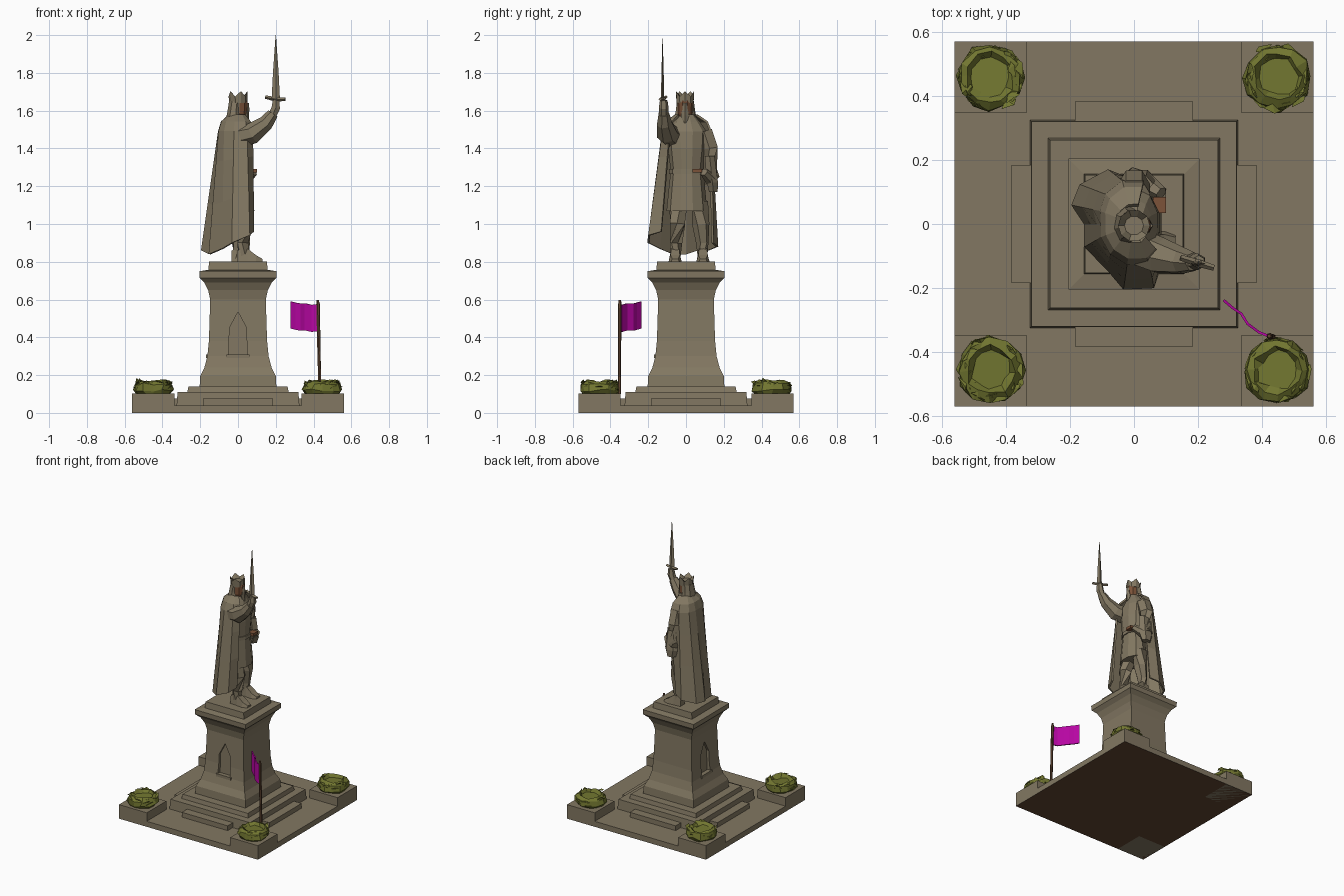
import bpy, bmesh, math, random
from mathutils import Vector, Matrix

if "Cube" in bpy.data.objects:
    bpy.data.objects.remove(bpy.data.objects["Cube"])

random.seed(4)

def material(name, rgb):
    m = bpy.data.materials.new(name)
    m.diffuse_color = (*rgb, 1)
    m.use_nodes = True
    m.node_tree.nodes["Principled BSDF"].inputs["Base Color"].default_value = m.diffuse_color
    return m

STONE = material("taupe stone", (0.225, 0.187, 0.122))
BROWN = material("dark brown", (0.115, 0.058, 0.03))
RUST = material("rust brown", (0.20, 0.085, 0.04))
GREEN = material("olive leaf", (0.17, 0.185, 0.03))
PINK = material("magenta cloth", (0.48, 0.002, 0.37))

def finish(name, bm, *mats):
    bmesh.ops.recalc_face_normals(bm, faces=bm.faces)
    me = bpy.data.meshes.new(name)
    bm.to_mesh(me)
    bm.free()
    for m in mats:
        me.materials.append(m)
    ob = bpy.data.objects.new(name, me)
    bpy.context.collection.objects.link(ob)
    return ob

def ring(cx, cy, z, rx, ry, n=8, rot=0.0):
    return [Vector((cx + rx * math.cos(2 * math.pi * i / n + rot),
                    cy + ry * math.sin(2 * math.pi * i / n + rot), z)) for i in range(n)]

def loft(name, rings, mat=STONE, caps=True):
    bm = bmesh.new()
    vs = [[bm.verts.new(p) for p in r] for r in rings]
    n = len(vs[0])
    for a, b in zip(vs, vs[1:]):
        for i in range(n):
            bm.faces.new((a[i], a[(i + 1) % n], b[(i + 1) % n], b[i]))
    if caps:
        bm.faces.new(vs[0][::-1])
        bm.faces.new(vs[-1])
    return finish(name, bm, mat)

def square_loft(name, profile, mat=STONE):
    s = math.sqrt(2)
    return loft(name, [ring(0, 0, z, h * s, h * s, 4, math.pi / 4) for h, z in profile], mat)

def box(name, x0, x1, y0, y1, z0, z1, mat=STONE):
    return loft(name, [[Vector((x0, y0, z)), Vector((x1, y0, z)),
                        Vector((x1, y1, z)), Vector((x0, y1, z))] for z in (z0, z1)], mat)

def tube(name, path, radii, mat=STONE, n=6):
    pts = [Vector(p) for p in path]
    rings = []
    for i, p in enumerate(pts):
        d = pts[min(i + 1, len(pts) - 1)] - pts[max(i - 1, 0)]
        q = d.to_track_quat('Z', 'Y')
        rings.append([p + q @ v for v in ring(0, 0, 0, radii[i], radii[i], n)])
    return loft(name, rings, mat)

def sheet(name, rows, thick, mat):
    bm = bmesh.new()
    vs = [[bm.verts.new(p) for p in r] for r in rows]
    for a, b in zip(vs, vs[1:]):
        for i in range(len(a) - 1):
            bm.faces.new((a[i], a[i + 1], b[i + 1], b[i]))
    ob = finish(name, bm, mat)
    mod = ob.modifiers.new("thickness", 'SOLIDIFY')
    mod.thickness, mod.offset = thick, 0
    return ob

# Base plate with brown underside
plate = box("base_plate", -0.56, 0.56, -0.57, 0.57, 0, 0.04)
plate.data.materials.append(BROWN)
for f in plate.data.polygons:
    f.material_index = 1 if f.normal.z < -0.5 else 0

# Stepped plinth with a short step on each side
square_loft("lower_tier", [(0.325, 0.04), (0.32, 0.11)])
square_loft("upper_tier", [(0.268, 0.11), (0.262, 0.14)])
for k in range(4):
    step = box("side_step", -0.185, 0.185, -0.383, -0.3, 0.04, 0.075)
    step.rotation_euler.z = k * math.pi / 2

# Flared pedestal with pointed niches on two faces
pedestal = square_loft("pedestal", [(0.203, 0.14), (0.2, 0.195), (0.178, 0.24), (0.162, 0.3), (0.154, 0.38),
                                    (0.147, 0.6), (0.158, 0.65), (0.178, 0.69), (0.203, 0.715),
                                    (0.205, 0.75), (0.16, 0.757)])
arch = [(-0.05, 0.3), (0.048, 0.3), (0.045, 0.45), (0, 0.535), (-0.045, 0.45)]
for k, side in enumerate(("front", "left")):
    cutter = loft(side + "_niche_cutter", [[Vector((x, y, z)) for x, z in arch] for y in (-0.25, -0.135)])
    cutter.data.transform(Matrix.Rotation(-k * math.pi / 2, 4, 'Z'))
    cutter.hide_render = True
    mod = pedestal.modifiers.new(side, 'BOOLEAN')
    mod.object, mod.solver = cutter, 'EXACT'
    bpy.context.view_layer.objects.active = pedestal
    bpy.ops.object.modifier_apply(modifier=side)
    bpy.data.objects.remove(cutter)
    sill = box(side + "_sill", -0.06, 0.06, -0.17, -0.14, 0.29, 0.31)
    sill.rotation_euler.z = -k * math.pi / 2
square_loft("statue_slab", [(0.157, 0.755), (0.153, 0.802)])

# Corner planters with leafy bushes
def bush(cx, cy):
    rows = []
    for r, z in ((0.085, 0.095), (0.104, 0.12), (0.098, 0.155), (0.075, 0.17), (0.06, 0.15)):
        rows.append([p + Vector((random.uniform(-1, 1), random.uniform(-1, 1), random.uniform(-1, 1))) * 0.008
                     for p in ring(cx, cy, z, r, r, 12)])
    loft("bush", rows, GREEN)
    bm = bmesh.new()
    for _ in range(44):
        a, r = random.uniform(0, 2 * math.pi), random.uniform(0.075, 0.102)
        c = Vector((cx + r * math.cos(a), cy + r * math.sin(a), random.uniform(0.118, 0.165)))
        out = Vector((math.cos(a), math.sin(a), 0))
        side = Vector((-out.y, out.x, random.uniform(-0.4, 0.4)))
        tip = c + out * random.uniform(-0.01, 0.014) + Vector((0, 0, random.uniform(-0.01, 0.02))) + side * 0.012
        tri = [c - side * 0.028, c + side * 0.028, tip, c - out * 0.018]
        v = [bm.verts.new(p) for p in tri]
        for q in ((0, 1, 2), (0, 3, 1), (1, 3, 2), (2, 3, 0)):
            bm.faces.new([v[i] for i in q])
    finish("bush_leaves", bm, GREEN)

for sx in (-1, 1):
    for sy in (-1, 1):
        cx, cy = sx * 0.448, sy * 0.458
        box("planter", cx - 0.112, cx + 0.112, cy - 0.112, cy + 0.112, 0, 0.102)
        bush(cx, cy)

# Flag on a leaning pole
tube("flag_pole", [(0.434, -0.352, 0.1), (0.428, -0.352, 0.35), (0.424, -0.35, 0.575), (0.422, -0.35, 0.598)],
     [0.009, 0.009, 0.01, 0.006], BROWN)
cloth = [(0.42, -0.35, 0.575), (0.39, -0.338, 0.572), (0.355, -0.312, 0.58),
         (0.335, -0.28, 0.578), (0.308, -0.262, 0.583), (0.28, -0.238, 0.59)]
sheet("flag", [[Vector((x, y, z - d)) for x, y, z in cloth] for d in (0, 0.07, 0.143)], 0.008, PINK)

# Legs and feet of the statue, which faces +x
for side, y, x in (("right", -0.045, 0.03), ("left", 0.078, 0.0)):
    s = 1 if y > 0 else -1
    tube(side + "_leg", [(0.01, y - 0.005 * s, 1.12), (x + 0.01, y, 1.0), (x, y + 0.008 * s, 0.9), (x, y + 0.01 * s, 0.81)],
         [0.05, 0.046, 0.034, 0.028])
    foot = [(x - 0.035, 0.026, 0.86), (x + 0.02, 0.03, 0.87), (x + 0.065, 0.035, 0.835), (x + 0.1, 0.022, 0.815)]
    yc = y + 0.012 * s
    loft(side + "_foot", [[Vector((fx, yc - w, 0.8)), Vector((fx, yc + w, 0.8)),
                           Vector((fx, yc + w * 0.7, z)), Vector((fx, yc - w * 0.7, z))] for fx, w, z in foot])

# Tunic, belt and buckle
loft("tunic", [ring(0.01, 0.005, z, rx, ry, 10, 0.3) for z, rx, ry in
               ((1.07, 0.08, 0.108), (1.2, 0.07, 0.095), (1.28, 0.064, 0.086), (1.4, 0.073, 0.1),
                (1.49, 0.066, 0.105), (1.54, 0.045, 0.07), (1.58, 0.03, 0.035))])
loft("belt", [ring(0.01, 0.005, z, 0.072, 0.094, 10, 0.3) for z in (1.265, 1.29)])
box("sheath_grip", 0.06, 0.1, 0.035, 0.085, 1.272, 1.292, RUST)

# Cape wrapped around the back, pleated, falling to an uneven hem
hem = [(0.08, -0.13, 0.96), (0.06, -0.195, 0.94), (-0.03, -0.2, 0.9), (-0.08, -0.14, 0.87), (-0.15, -0.07, 0.84),
       (-0.15, 0.0, 0.84), (-0.19, 0.06, 0.86), (-0.165, 0.12, 0.86), (-0.08, 0.165, 0.88), (-0.02, 0.14, 0.9)]
collar = [(0.075, -0.085), (0.045, -0.12), (-0.02, -0.122), (-0.07, -0.09), (-0.098, -0.04),
          (-0.098, 0.0), (-0.1, 0.04), (-0.085, 0.09), (-0.035, 0.13), (0.03, 0.13)]
rows = [[Vector((x * 0.45, y * 0.45, 1.575)) for x, y in collar],
        [Vector((x * 0.85, y * 0.85, 1.54)) for x, y in collar]]
for t in (0.0, 0.25, 0.6, 1.0):
    rows.append([Vector((cx + (hx - cx) * t, cy + (hy - cy) * t, 1.49 + (hz - 1.49) * t))
                 for (cx, cy), (hx, hy, hz) in zip(collar, hem)])
sheet("cape", rows, 0.012, STONE)

# Raised right arm, hand and sword
tube("raised_sleeve", [(0.015, -0.075, 1.465), (0.08, -0.1, 1.48), (0.15, -0.115, 1.535), (0.185, -0.118, 1.585)],
     [0.06, 0.058, 0.042, 0.03], n=7)
tube("raised_hand", [(0.18, -0.118, 1.57), (0.2, -0.118, 1.615), (0.202, -0.118, 1.655)], [0.024, 0.026, 0.02])
tube("sword_grip", [(0.2, -0.12, 1.59), (0.2, -0.12, 1.67)], [0.012, 0.012])
tube("sword_guard", [(0.145, -0.105, 1.672), (0.2, -0.122, 1.66), (0.25, -0.137, 1.66)], [0.009, 0.012, 0.009], n=4)
loft("sword_blade", [ring(0.2, -0.124, z, w, w * 0.4, 4) for z, w in ((1.66, 0.022), (1.8, 0.015), (2.0, 0.001))])

# Bent left arm with hanging drape
tube("left_arm", [(0.0, 0.095, 1.49), (0.0, 0.125, 1.4), (0.0, 0.138, 1.25), (0.035, 0.13, 1.235), (0.085, 0.095, 1.275)],
     [0.05, 0.05, 0.04, 0.034, 0.022])
loft("sleeve_drape", [ring(0.015, y, z, rx, ry, 6) for z, y, rx, ry in
                      ((1.17, 0.145, 0.035, 0.026), (1.22, 0.14, 0.055, 0.034), (1.36, 0.125, 0.045, 0.03))])

# Head with brown face sides, beard, hair and crown
head = loft("head", [ring(0.008, -0.005, z, r, r * 0.92, 10, 0.314) for z, r in
                     ((1.56, 0.03), (1.585, 0.042), (1.64, 0.045), (1.67, 0.035))])
head.data.materials.append(RUST)
for f in head.data.polygons:
    f.material_index = 1 if f.normal.x > -0.2 and abs(f.normal.z) < 0.6 else 0
loft("nose_and_beard", [ring(x, -0.005, z, 0.014, w, 5) for x, z, w in
                        ((0.045, 1.535, 0.01), (0.043, 1.575, 0.024), (0.046, 1.6, 0.016), (0.045, 1.64, 0.012))])
loft("hair", [ring(x, -0.003, z, rx, ry, 8, 0.2) for x, z, rx, ry in
              ((-0.022, 1.545, 0.045, 0.064), (-0.018, 1.6, 0.038, 0.052), (-0.012, 1.65, 0.036, 0.046))])
spikes = ring(0, -0.005, 1.675, 0.05, 0.05, 10)
for p in spikes[::2]:
    p.z = 1.703
loft("crown", [ring(0.002, -0.005, 1.64, 0.047, 0.047, 10), spikes, ring(0, -0.005, 1.67, 0.03, 0.03, 10)])
